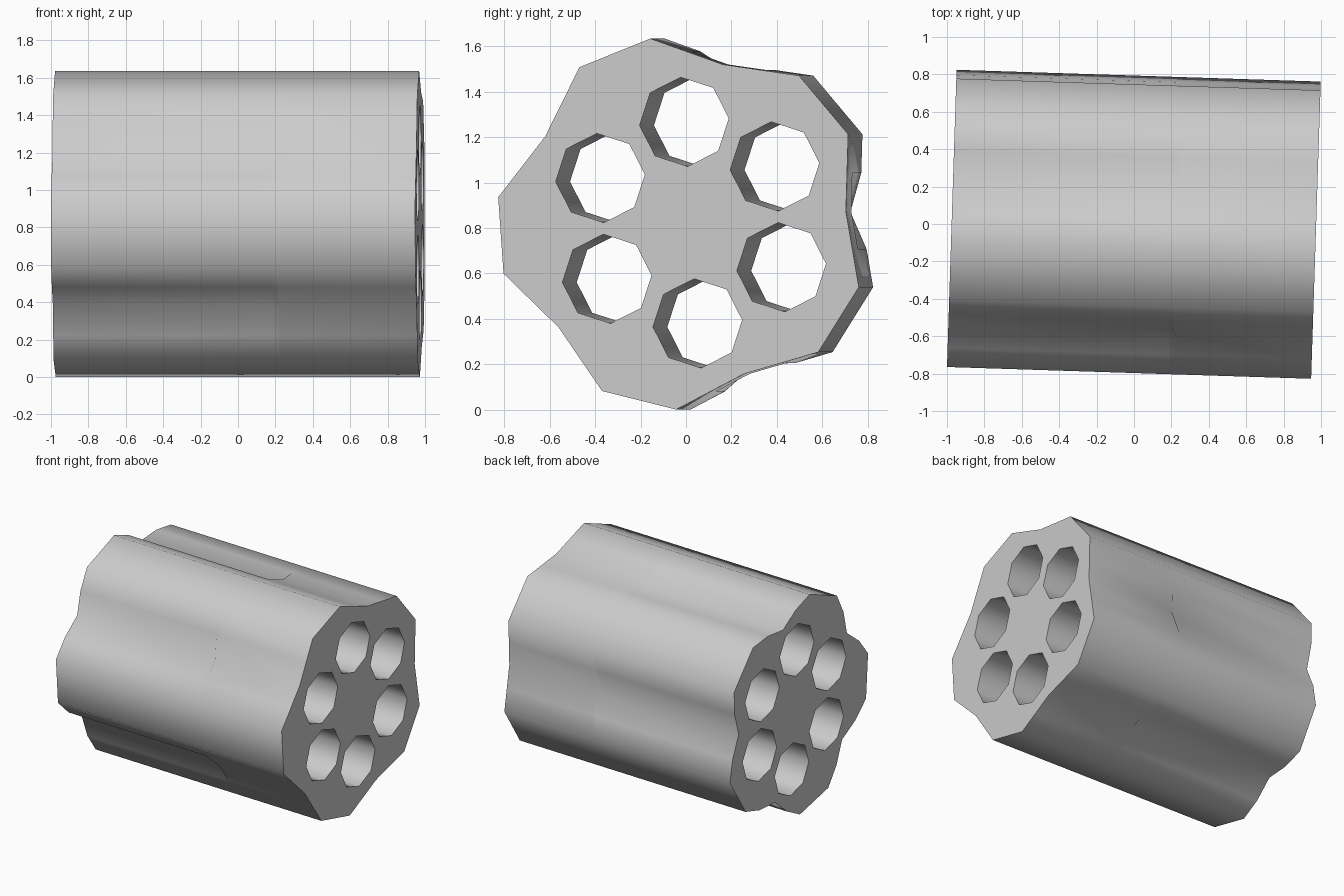
import bpy, bmesh
from math import cos, sin, radians
from mathutils import Matrix, Vector

if "Cube" in bpy.data.objects:
    bpy.data.objects.remove(bpy.data.objects["Cube"])

HALF = 0.974            # half length along the axis
LOBE, VALLEY, GROOVE = 0.824, 0.718, 0.675


def polar(r, deg):
    return Vector((r * cos(radians(deg)), r * sin(radians(deg))))


def section(valley_r):
    """Five-lobed outline; each flute is lobe, mid, bottom, mid, lobe."""
    pts = []
    for k in range(5):
        a = 4 + 72 * k
        l0, l1 = polar(LOBE, a - 24.2), polar(LOBE, a + 24.2)
        v = polar(VALLEY, a)
        pts += [l0, (l0 + v) / 2, polar(valley_r, a), (v + l1) / 2, l1]
    return pts


def octagon(cy, cz, r):
    return [Vector((cy, cz)) + polar(r, 94.5 + 45 * k) for k in range(8)]


bm = bmesh.new()


def tube(sections):
    """Loft (x, points) sections and return the two end loops."""
    rings = [[bm.verts.new((x, p.x, p.y)) for p in pts] for x, pts in sections]
    n = len(rings[0])
    for a, b in zip(rings, rings[1:]):
        for i in range(n):
            j = (i + 1) % n
            bm.faces.new((a[i], a[j], b[j], b[i]))
    return rings[0], rings[-1]


# Outer fluted wall: deep grooves stop part way along
loops = [tube([(-HALF, section(GROOVE)), (0.20, section(GROOVE)),
               (0.245, section(VALLEY)), (HALF, section(VALLEY))])]

# Six through bores
for k in range(6):
    c = polar(0.445, 33.8 + 60 * k) + Vector((0.033, 0))
    pts = octagon(c.x, c.y, 0.197)
    loops.append(tube([(-HALF, pts), (HALF, pts)]))

# End faces with the bores left open
for end, nx in ((0, -1), (1, 1)):
    edges = []
    for lp in loops:
        ring = lp[end]
        edges += [bm.edges.get((ring[i], ring[i - 1])) for i in range(len(ring))]
    bmesh.ops.triangle_fill(bm, edges=edges, use_beauty=True, normal=(nx, 0, 0))

bmesh.ops.recalc_face_normals(bm, faces=bm.faces)

# Slight turn about z, then lift to stand on the ground
bm.transform(Matrix.Translation((0, 0.02, 0.824)) @ Matrix.Rotation(radians(-1.85), 4, 'Z'))
mesh = bpy.data.meshes.new("fluted_cylinder")
bm.to_mesh(mesh)
bm.free()
obj = bpy.data.objects.new("fluted_cylinder", mesh)
bpy.context.collection.objects.link(obj)
bpy.context.view_layer.objects.active = obj
obj.select_set(True)
bpy.ops.object.shade_smooth_by_angle(angle=radians(60))
